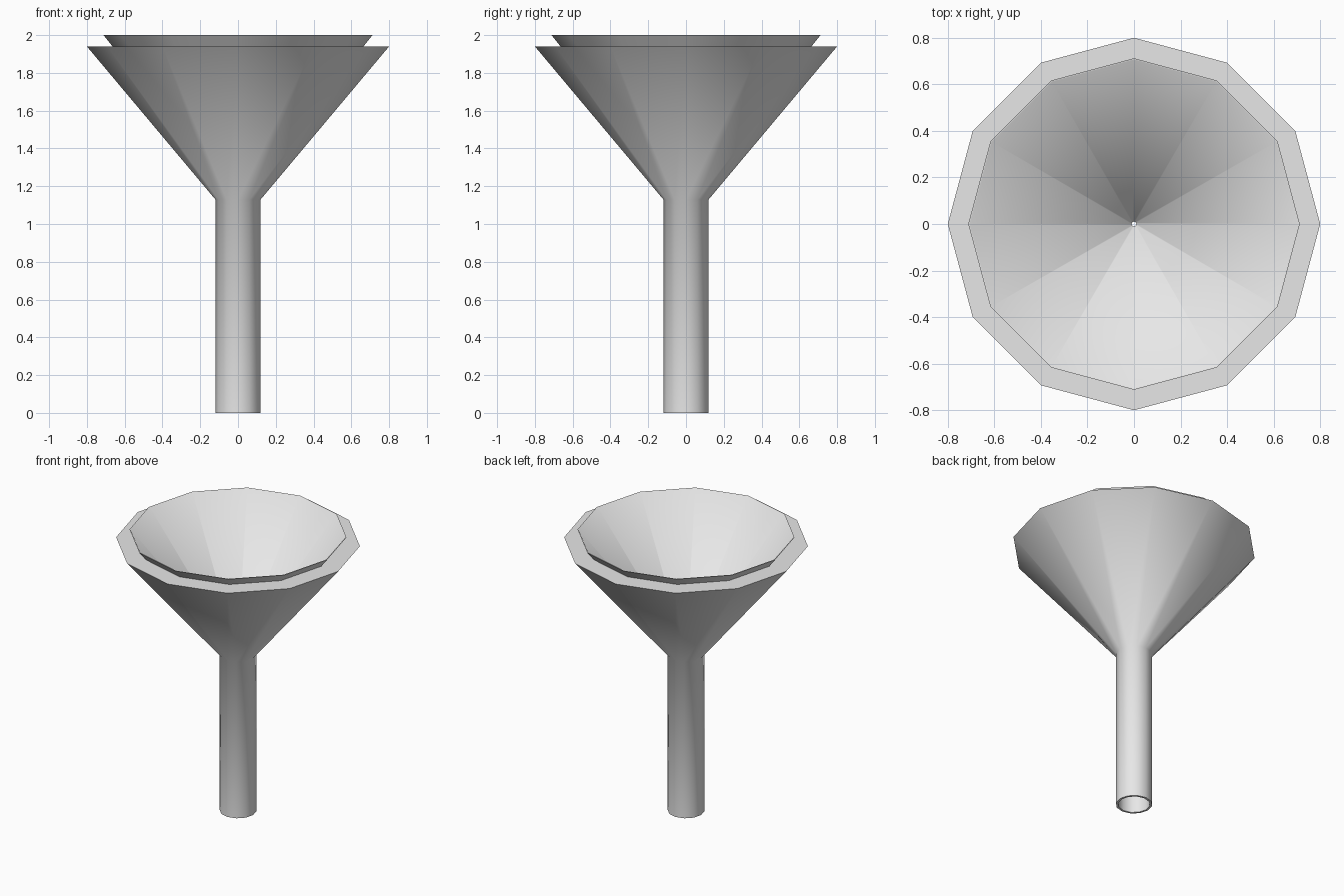
import bpy
import bmesh
import math

cube = bpy.data.objects.get("Cube")
if cube:
    bpy.data.objects.remove(cube, do_unlink=True)

SIDES = 12

grey = bpy.data.materials.new("light_grey")
grey.use_nodes = True
colour = (0.8, 0.8, 0.8, 1)
grey.diffuse_color = colour
grey.node_tree.nodes["Principled BSDF"].inputs["Base Color"].default_value = colour


def lathe(name, profile, closed=False):
    """Spin a (radius, height) profile around z."""
    bm = bmesh.new()
    rings = []
    for r, z in profile:
        angles = [math.tau * i / SIDES for i in range(SIDES)]
        rings.append([bm.verts.new((r * math.cos(a), r * math.sin(a), z)) for a in angles])
    pairs = list(zip(rings, rings[1:]))
    if closed:
        pairs.append((rings[-1], rings[0]))
    for low, high in pairs:
        for i in range(SIDES):
            j = (i + 1) % SIDES
            bm.faces.new((low[i], low[j], high[j], high[i]))
    mesh = bpy.data.meshes.new(name)
    bm.to_mesh(mesh)
    bm.free()
    mesh.materials.append(grey)
    obj = bpy.data.objects.new(name, mesh)
    bpy.context.collection.objects.link(obj)
    bpy.ops.object.select_all(action='DESELECT')
    obj.select_set(True)
    bpy.context.view_layer.objects.active = obj
    bpy.ops.object.shade_smooth_by_angle(angle=math.radians(60))
    return obj


# Hollow spout, outer cone, flat rim, raised lip and inner cone in one closed skin
lathe("funnel", [
    (0.105, 0), (0.12, 0),          # spout mouth
    (0.12, 1.13), (0.8, 1.94),      # spout and outer cone
    (0.664, 1.94),                  # flat rim
    (0.712, 2.0), (0.705, 2.0),     # raised lip
    (0.01, 1.14), (0.105, 1.12),    # inner cone down to the small drain hole
], closed=True)
